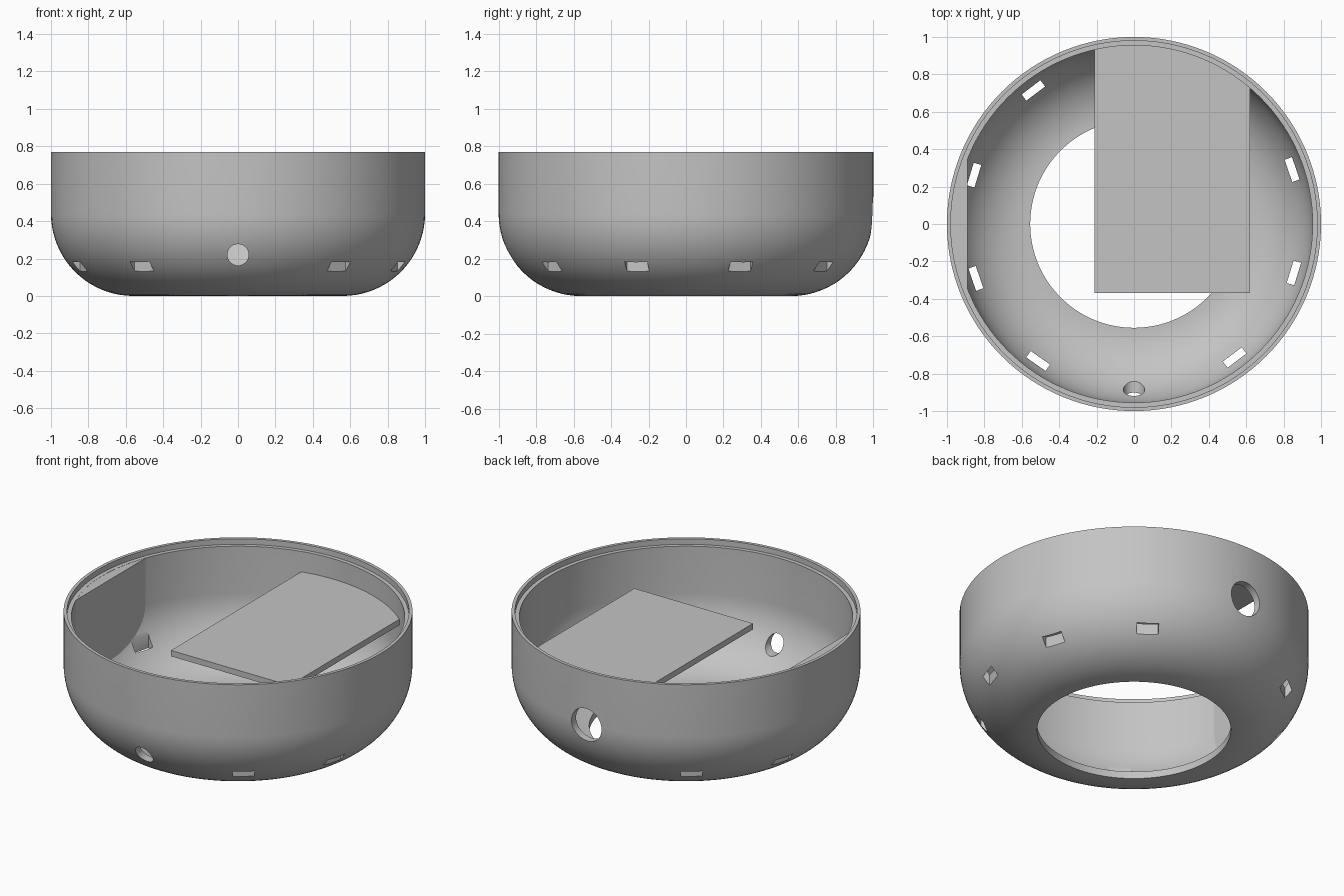
import bpy, bmesh
from math import sin, cos, pi, radians
from mathutils import Matrix, Vector

if "Cube" in bpy.data.objects:
    bpy.data.objects.remove(bpy.data.objects["Cube"], do_unlink=True)

GREY = (0.55, 0.55, 0.55, 1)
grey = bpy.data.materials.new("plain_grey")
grey.use_nodes = True
grey.diffuse_color = GREY
grey.node_tree.nodes["Principled BSDF"].inputs["Base Color"].default_value = GREY

TOP, STEP = 0.77, 0.735
CORNER_R, CORNER_Z = 0.56, 0.44


def finish(name, bm):
    bmesh.ops.recalc_face_normals(bm, faces=bm.faces)
    mesh = bpy.data.meshes.new(name)
    bm.to_mesh(mesh)
    bm.free()
    mesh.materials.append(grey)
    ob = bpy.data.objects.new(name, mesh)
    bpy.context.collection.objects.link(ob)
    return ob


def lathe(name, profile, steps=128):
    """Turn a closed (radius, height) profile around z."""
    bm = bmesh.new()
    verts = [bm.verts.new((r, 0, z)) for r, z in profile]
    edges = [bm.edges.new((verts[i - 1], verts[i])) for i in range(len(verts))]
    bmesh.ops.spin(bm, geom=verts + edges, cent=(0, 0, 0), axis=(0, 0, 1),
                   angle=2 * pi, steps=steps, use_merge=True)
    bmesh.ops.remove_doubles(bm, verts=bm.verts, dist=1e-5)
    return finish(name, bm)


def box(name, low, high, turn=0):
    low, high = Vector(low), Vector(high)
    bm = bmesh.new()
    bmesh.ops.create_cube(bm, size=1, matrix=Matrix.Rotation(turn, 4, "Z")
                          @ Matrix.Translation((low + high) / 2)
                          @ Matrix.Diagonal((high - low).to_4d()))
    return finish(name, bm)


def cylinder(name, radius, depth, centre, tilt=0, sides=48):
    bm = bmesh.new()
    bmesh.ops.create_cone(bm, cap_ends=True, segments=sides, radius1=radius,
                          radius2=radius, depth=depth,
                          matrix=Matrix.Translation(centre) @ Matrix.Rotation(tilt, 4, "X"))
    return finish(name, bm)


def boolean(ob, tool, operation="DIFFERENCE"):
    mod = ob.modifiers.new("cut", "BOOLEAN")
    mod.object, mod.operation, mod.solver = tool, operation, "EXACT"
    bpy.context.view_layer.objects.active = ob
    bpy.ops.object.modifier_apply(modifier=mod.name)


def discard(ob):
    bpy.data.objects.remove(ob, do_unlink=True)


def corner(radius, count=20):
    """Quarter round from the floor up to the wall."""
    angles = [pi / 2 * i / count for i in range(count + 1)]
    return [(CORNER_R + radius * sin(a), CORNER_Z - radius * cos(a)) for a in angles]


# Round shell: rounded base, open floor, stepped rim
outer, inner = corner(0.44), corner(0.395)
shell = lathe("bowl_shell", [(0.555, 0)] + outer
              + [(1, TOP), (0.98, TOP), (0.98, STEP), (0.955, STEP)]
              + inner[::-1] + [(0.555, 0.045)])

# Flat filler on the right side, following the inner wall
filler = lathe("side_filler", [(0.5, 0.04)] + corner(0.4) + [(0.96, STEP - 0.001), (0.5, STEP - 0.001)])
keep = box("filler_limit", (-1.2, -1, -0.1), (-0.89, 1, 1))
boolean(filler, keep, "INTERSECT")
discard(keep)

# Shelf plate whose rear edge meets the round wall
shelf = cylinder("shelf_plate", 0.96, 0.037, (0, 0, 0.588), sides=128)
keep = box("shelf_limit", (-0.21, -0.37, 0), (0.62, 1.2, 1))
boolean(shelf, keep, "INTERSECT")
discard(keep)

# Vent slots, skipping the front and rear places
for k in range(10):
    if k in (4, 9):
        continue
    slot = box("slot_cutter", (0.873, -0.063, -0.1), (0.915, 0.063, 0.4),
               radians(127 + 36 * k))
    boolean(shell, slot)
    if k in (1, 2):
        boolean(filler, slot)
    discard(slot)

# Small front hole and large rear hole
for radius, y, z in ((0.057, -0.95, 0.22), (0.105, 0.95, 0.43)):
    drill = cylinder("hole_cutter", radius, 0.5, (0, y, z), pi / 2)
    boolean(shell, drill)
    discard(drill)

# Smooth the curved walls, keep the edges crisp
bpy.ops.object.select_all(action="DESELECT")
for ob in (shell, filler, shelf):
    ob.select_set(True)
bpy.context.view_layer.objects.active = shell
bpy.ops.object.shade_smooth_by_angle(angle=radians(30))
